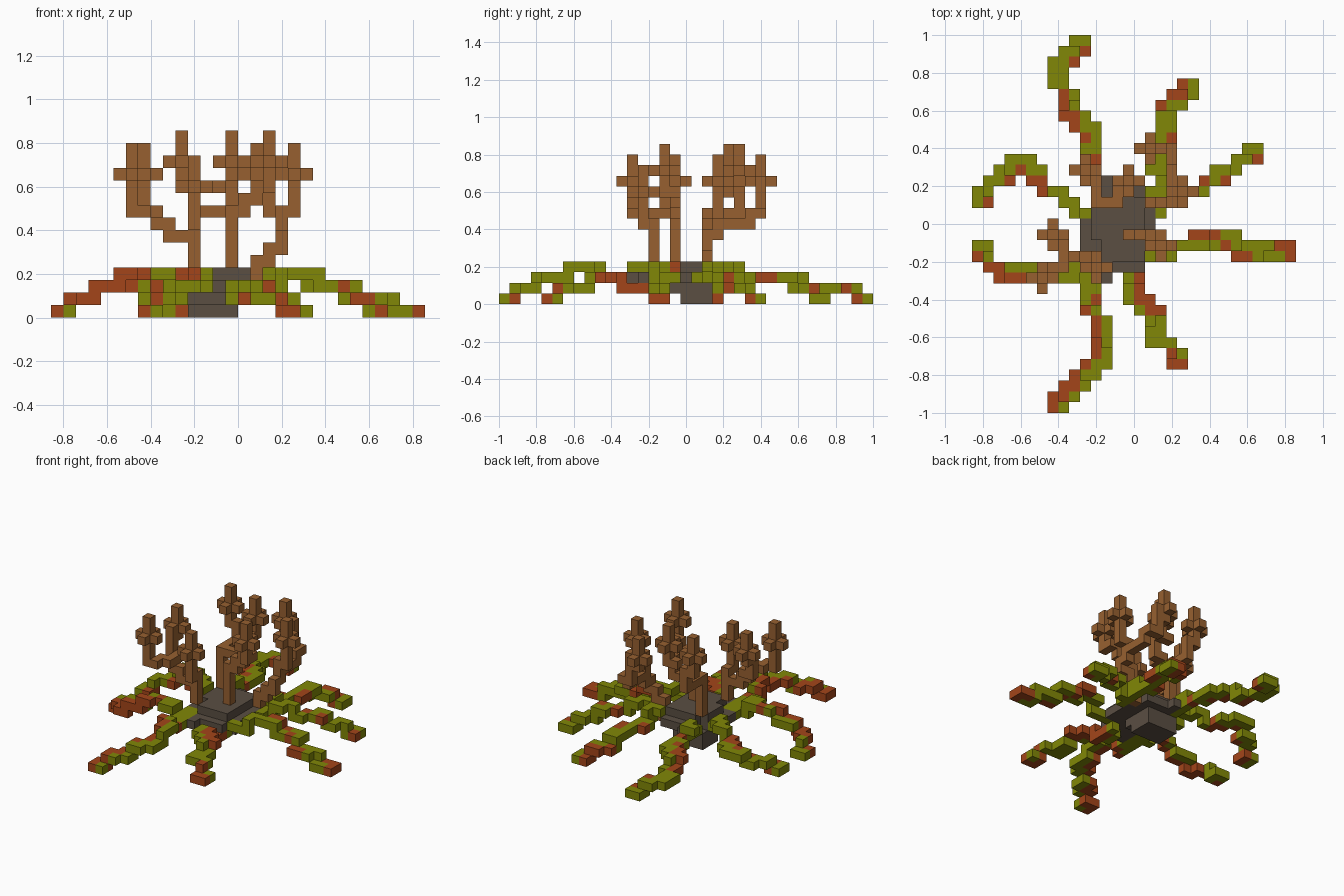
import bpy
import bmesh
from mathutils import Vector

cube = bpy.data.objects.get("Cube")
if cube:
    bpy.data.objects.remove(cube, do_unlink=True)

V = 2 / 35  # edge length of one block


def material(name, rgb):
    m = bpy.data.materials.new(name)
    m.use_nodes = True
    m.diffuse_color = (*rgb, 1)
    bsdf = next(n for n in m.node_tree.nodes if n.type == "BSDF_PRINCIPLED")
    bsdf.inputs["Base Color"].default_value = (*rgb, 1)
    return m


MOSS = material("moss green", (0.22, 0.245, 0.002))
RUST = material("rust red", (0.37, 0.06, 0.01))
BARK = material("bark brown", (0.31, 0.118, 0.03))
STONE = material("stone grey", (0.103, 0.077, 0.055))

STEP = {"e": (1, 0, 0), "w": (-1, 0, 0), "n": (0, 1, 0),
        "s": (0, -1, 0), "u": (0, 0, 1), "d": (0, 0, -1)}
SIDES = [Vector(s) for s in STEP.values()]


def walk(start, moves):
    """Lay blocks along a path. Capitals take the second colour,
    brackets fork, and a plus sign adds four side twigs."""
    pos, stack, cells = Vector(start), [], {}
    for c in moves:
        if c == "[":
            stack.append(pos.copy())
        elif c == "]":
            pos = stack.pop()
        elif c == "+":
            for side in SIDES[:4]:
                cells[tuple(pos + side)] = 0
        elif c != " ":
            pos = pos + Vector(STEP[c.lower()])
            cells[tuple(pos)] = int(c.isupper())
    return cells


def box(x0, x1, y0, y1, z):
    return {(float(x), float(y), float(z)): 0
            for x in range(x0, x1 + 1) for y in range(y0, y1 + 1)}


# Legs, each walked from the tip to the body
legs = {
    "front_right_leg": ((6, 0, 0),
        "EeNWEU eNWEenWeu enWeenWNeu nWNeWnWD nEnwnenn"),
    "front_left_leg": ((20, 4, 0),
        "WWNeWU nwwnenwu NEWwNEWwnED NwnEn"),
    "left_leg": ((30, 14, 0),
        "WNWswnu wsWWnewu nwSwNsw uNWswwsd ww"),
    "back_left_leg": ((27, 24, 0),
        "wwsEwu wswu SnwsWsw uwswd wsw"),
    "rear_left_leg": ((18, 30, 0),
        "EesWU WsewWsu eswsESwsWses uswed s"),
    "rear_right_leg": ((11, 34, 0),
        "wwsEwu wsEwwseswe SesWeu SWEesWeesWseSs uwesd se"),
    "back_right_leg": ((0, 18, 0),
        "nENwEu neneSnu neSnese SWES eu esesd ee"),
    "right_leg": ((-1, 15, 0),
        "eesWeu SESEU nSEneSU EnEesen d ene"),
}

# Branching stems growing from the body
stems = {
    "front_right_stem": ((11, 14, 3),
        "uuu [u s uuu + uu] ww u w u [swsw uuu + uu] nw uu n u + uu"),
    "front_left_stem": ((14, 16, 3), "uuuuu eu eu es uu + uu"),
    "rear_right_stem": ((11, 19, 3),
        "uuuuu [nnn uu w uu + uu] een e uu n [w] uu + uu"),
    "rear_left_stem": ((16, 19, 1),
        "uuu eu eu nu [u e uuu + uu] nnn u nw uu w u + uu"),
}

# Body: stacked, stepped slabs
body = {}
for slab in [(11, 14, 17, 19, 0), (11, 14, 16, 19, 1),
             (11, 16, 15, 18, 2), (12, 15, 13, 20, 2), (10, 10, 15, 17, 2),
             (12, 12, 12, 12, 2), (12, 12, 21, 21, 2),
             (12, 15, 14, 19, 3), (11, 11, 16, 18, 3)]:
    body.update(box(*slab))

# Every block belongs to one part only
parts = [("body", body, [STONE])]
parts += [(n, walk(*p), [BARK]) for n, p in stems.items()]
parts += [(n, walk(*p), [MOSS, RUST]) for n, p in legs.items()]
filled = set()
for _, cells, _ in parts:
    for c in list(cells):
        if c in filled:
            del cells[c]
    filled.update(cells)


def build(name, cells, mats):
    """Mesh the exposed block faces of one part."""
    bm = bmesh.new()
    origin = Vector((14.5, 17, -0.5))
    for cell, colour in cells.items():
        mid = Vector(cell) - origin
        for d in SIDES:
            if tuple(Vector(cell) + d) in filled:
                continue
            a = Vector((d.y, d.z, d.x))
            b = d.cross(a)
            corners = [a + b, b - a, -a - b, a - b]
            f = bm.faces.new([bm.verts.new((mid + (d + k) / 2) * V)
                              for k in corners])
            f.material_index = colour
    bmesh.ops.remove_doubles(bm, verts=bm.verts, dist=V / 100)
    mesh = bpy.data.meshes.new(name)
    bm.to_mesh(mesh)
    bm.free()
    for m in mats:
        mesh.materials.append(m)
    bpy.context.collection.objects.link(bpy.data.objects.new(name, mesh))


for part in parts:
    build(*part)
